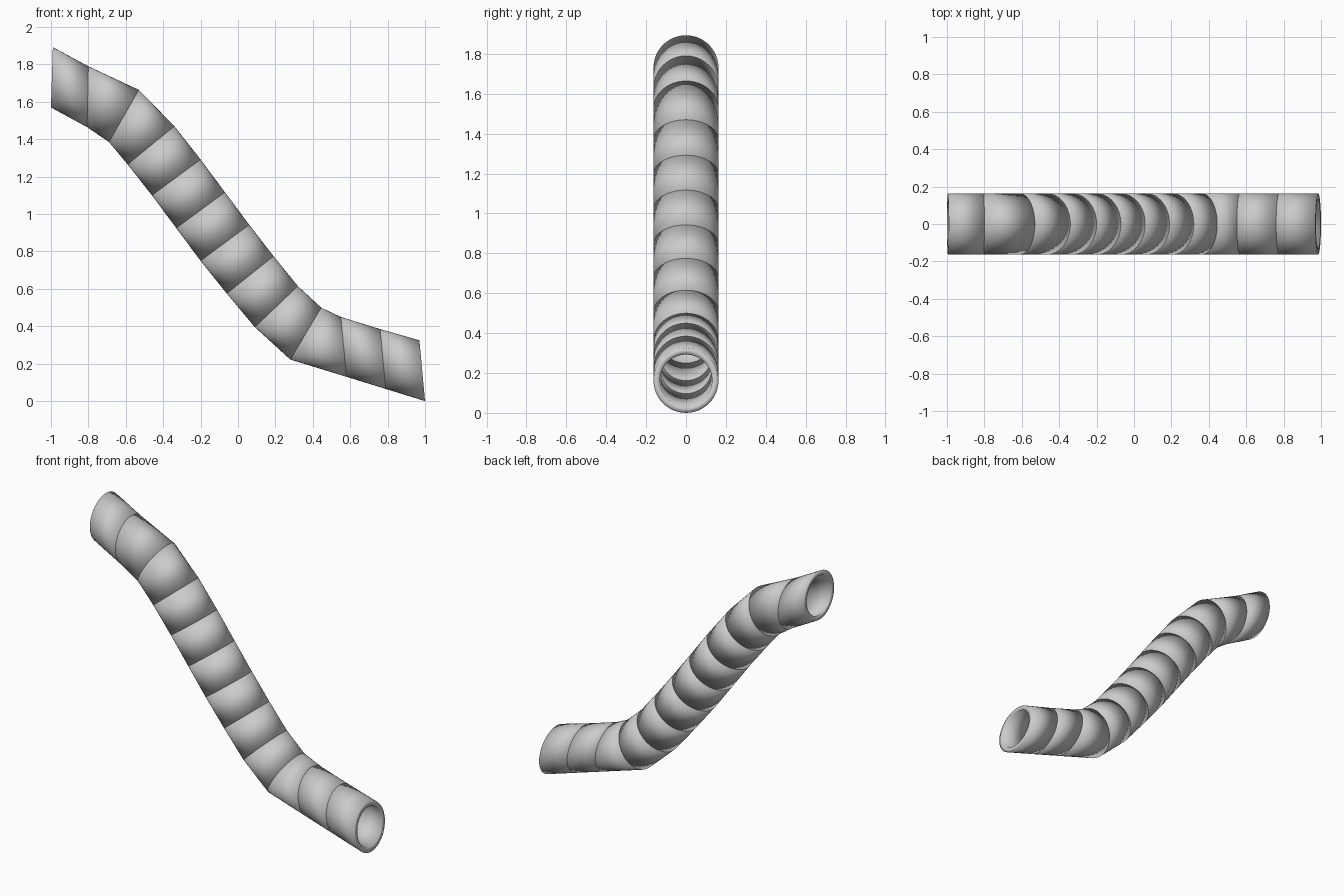
import bpy, bmesh, math
from mathutils import Vector

if "Cube" in bpy.data.objects:
    bpy.data.objects.remove(bpy.data.objects["Cube"])

SIDES = 48
R_IN = 0.80   # bore radius as a share of the outer radius
HALF_Y = 0.163

# Each joint plane seen from the front: top x, z then bottom x, z
JOINTS = [
    (-0.99, 1.893, -1.00, 1.57), (-0.80, 1.79, -0.807, 1.465),
    (-0.53, 1.664, -0.69, 1.385), (-0.34, 1.47, -0.59, 1.265),
    (-0.20, 1.292, -0.46, 1.10), (-0.07, 1.117, -0.33, 0.925),
    (0.06, 0.943, -0.20, 0.75), (0.19, 0.775, -0.06, 0.575),
    (0.32, 0.615, 0.09, 0.395), (0.445, 0.50, 0.28, 0.222),
    (0.55, 0.45, 0.58, 0.13), (0.76, 0.385, 0.79, 0.065),
    (0.97, 0.325, 1.00, 0.0),
]


def ring(bm, joint, share):
    """Circle of vertices lying in the joint plane."""
    top = Vector((joint[0], 0, joint[1]))
    bottom = Vector((joint[2], 0, joint[3]))
    mid, up = (top + bottom) / 2, (top - bottom) / 2
    side = Vector((0, HALF_Y, 0))
    return [bm.verts.new(mid + share * (up * math.cos(a) + side * math.sin(a)))
            for a in (2 * math.pi * i / SIDES for i in range(SIDES))]


def tube_segment(name, start, end):
    """Closed hollow sleeve: outer wall, end rim, bore, start rim."""
    bm = bmesh.new()
    loops = [ring(bm, start, 1), ring(bm, end, 1),
             ring(bm, end, R_IN), ring(bm, start, R_IN)]
    for k in range(4):
        a, b = loops[k], loops[(k + 1) % 4]
        for i in range(SIDES):
            j = (i + 1) % SIDES
            bm.faces.new((a[i], a[j], b[j], b[i]))
    bmesh.ops.recalc_face_normals(bm, faces=bm.faces)
    for f in bm.faces:
        f.smooth = True
    mesh = bpy.data.meshes.new(name)
    bm.to_mesh(mesh)
    bm.free()
    bpy.context.collection.objects.link(bpy.data.objects.new(name, mesh))


# Pipe sleeves from the upper left end to the lower right end
for n, (start, end) in enumerate(zip(JOINTS, JOINTS[1:]), 1):
    tube_segment(f"pipe_segment_{n:02d}", start, end)
